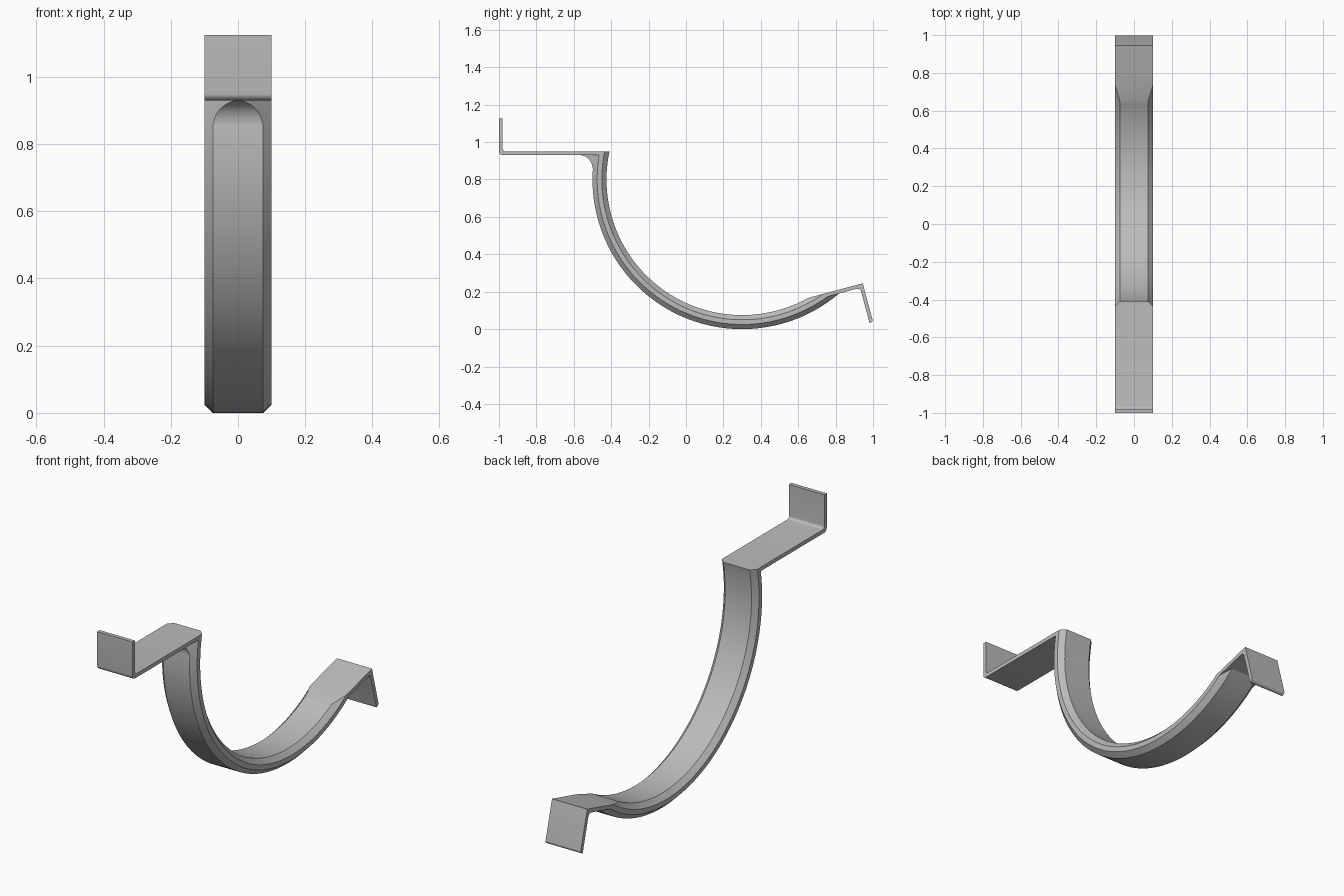
import bpy, bmesh
from math import sin, cos, asin, acos, pi, radians, hypot, sqrt
from mathutils import Vector

if "Cube" in bpy.data.objects:
    bpy.data.objects.remove(bpy.data.objects["Cube"])

steel = bpy.data.materials.new("plain grey")
steel.use_nodes = True
grey = (0.5, 0.5, 0.5, 1)
steel.diffuse_color = grey
steel.node_tree.nodes["Principled BSDF"].inputs["Base Color"].default_value = grey

HALF = 0.1                       # half width of the strap
THICK = 0.02                     # sheet thickness of the end plates
CHAMFER = 0.025
CY, CZ, R = 0.3, 0.8, 0.8        # centre and outer radius of the cradle
TOP = 0.95                       # top face of the upper ledge
TILT = radians(15)               # slope of the far lip
CORNER = Vector((0.945, 0.245))  # outer corner of the far lip
ALONG = Vector((cos(TILT), sin(TILT)))
DOWN = Vector((sin(TILT), -cos(TILT)))


def loft(name, rings):
    """Skin closed rings of equal size, cap both ends and shade."""
    bm = bmesh.new()
    rows = [[bm.verts.new(p) for p in ring] for ring in rings]
    n = len(rows[0])
    for a, b in zip(rows, rows[1:]):
        for i in range(n):
            j = (i + 1) % n
            bm.faces.new((a[i], a[j], b[j], b[i]))
    bm.faces.new(rows[0])
    bm.faces.new(rows[-1])
    bmesh.ops.remove_doubles(bm, verts=bm.verts, dist=1e-5)
    bmesh.ops.recalc_face_normals(bm, faces=bm.faces)
    mesh = bpy.data.meshes.new(name)
    bm.to_mesh(mesh)
    bm.free()
    mesh.materials.append(steel)
    obj = bpy.data.objects.new(name, mesh)
    bpy.context.collection.objects.link(obj)
    bpy.ops.object.select_all(action='DESELECT')
    obj.select_set(True)
    bpy.context.view_layer.objects.active = obj
    bpy.ops.object.shade_smooth_by_angle(angle=radians(25))
    return obj


def rounded(corners, steps=6):
    """Round right-angled corners given as (point, radius)."""
    pts = []
    for i, (p, r) in enumerate(corners):
        p = Vector(p)
        if r == 0:
            pts.append(p)
            continue
        u = (Vector(corners[i - 1][0]) - p).normalized()
        v = (Vector(corners[(i + 1) % len(corners)][0]) - p).normalized()
        for k in range(steps + 1):
            t = k / steps * pi / 2
            pts.append(p + u * r * (1 - sin(t)) + v * r * (1 - cos(t)))
    return pts


def plate(name, corners):
    outline = rounded(corners)
    loft(name, [[(x, p.x, p.y) for p in outline] for x in (-HALF, HALF)])


# Curved cradle: chamfered section, each edge ending on the two plate tops
flat = HALF - CHAMFER
half_section = [(flat, R), (HALF, R - CHAMFER),
                (HALF, R - 2 * CHAMFER), (flat, R - 3 * CHAMFER)]
section = half_section + [(-x, r) for x, r in reversed(half_section)]
lip_distance = (CORNER - Vector((CY, CZ))).dot(DOWN)
STEPS = 72
rings = []
for k in range(STEPS + 1):
    ring = []
    for x, r in section:
        start = pi - asin((TOP - CZ) / r)
        end = 1.5 * pi + TILT + acos(lip_distance / r)
        a = start + (end - start) * k / STEPS
        ring.append((x, CY + r * cos(a), CZ + r * sin(a)))
    rings.append(ring)
loft("curved_cradle", rings)

# Upper ledge with its upright front tab
plate("upper_ledge", [
    ((-1, TOP - THICK), 0.02), ((-0.45, TOP - THICK), 0), ((-0.45, TOP), 0),
    ((-1 + THICK, TOP), 0.015), ((-1 + THICK, 1.125), 0), ((-1, 1.125), 0)])

# Sloping far lip with its turned-down tab
tab_end = CORNER + DOWN * 0.215
inner = CORNER + DOWN * THICK - ALONG * THICK
lip_start = CORNER - ALONG * 0.202
plate("far_lip", [
    (lip_start, 0), (CORNER, 0), (tab_end, 0.015),
    (tab_end - ALONG * THICK, 0), (inner, 0.02),
    (lip_start + DOWN * THICK, 0)])

# Fillet under the ledge, narrowing to an arch between the chamfers
F = 0.07
base = R - CHAMFER
rings = []
for k in range(17):
    t = k / 16 * pi / 2
    y = CY - R - F + F * cos(t)
    z = TOP - THICK - F + F * sin(t)
    w = max(0, R + flat - hypot(y - CY, z - CZ))
    back = CY - sqrt(base ** 2 - (z - CZ) ** 2)
    rings.append([(-HALF, back, z), (-w, y, z), (w, y, z), (HALF, back, z)])
loft("ledge_fillet", rings)
